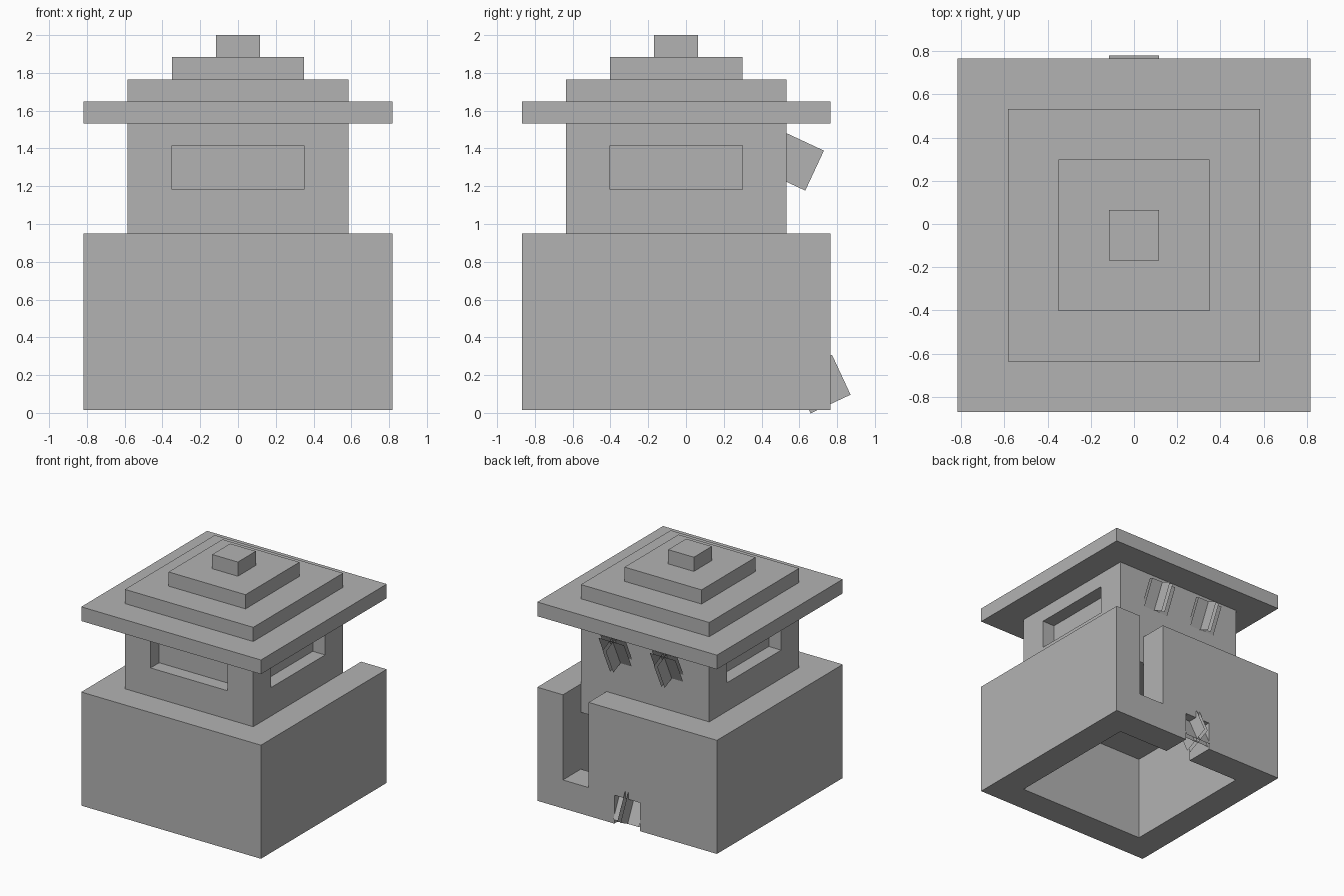
import bpy, bmesh, math
from mathutils import Matrix, Vector

cube = bpy.data.objects.get("Cube")
if cube:
    bpy.data.objects.remove(cube, do_unlink=True)

# All sizes below are in blocks; this maps blocks to the model frame
BLOCK = 0.2335
TO_MODEL = Matrix.Translation((0, -0.052, 0.015)) @ Matrix.Scale(BLOCK, 4)

stone = bpy.data.materials.new("stone_grey")
stone.use_nodes = True
GREY = (0.45, 0.45, 0.45, 1)
stone.diffuse_color = GREY
stone.node_tree.nodes["Principled BSDF"].inputs["Base Color"].default_value = GREY


def finish(bm, name, recalc=True):
    if recalc:
        bmesh.ops.recalc_face_normals(bm, faces=bm.faces)
    bm.transform(TO_MODEL)
    mesh = bpy.data.meshes.new(name)
    bm.to_mesh(mesh)
    bm.free()
    mesh.materials.append(stone)
    obj = bpy.data.objects.new(name, mesh)
    bpy.context.collection.objects.link(obj)
    return obj


def box(name, low, high):
    low, high = Vector(low), Vector(high)
    bm = bmesh.new()
    bmesh.ops.create_cube(bm, size=1)
    bm.transform(Matrix.Translation((low + high) / 2) @ Matrix.Diagonal((*(high - low), 1)))
    return finish(bm, name)


def extrude(name, points, direction):
    bm = bmesh.new()
    face = bm.faces.new([bm.verts.new(p) for p in points])
    result = bmesh.ops.extrude_face_region(bm, geom=[face], use_keep_orig=True)
    verts = [v for v in result["geom"] if isinstance(v, bmesh.types.BMVert)]
    bmesh.ops.translate(bm, verts=verts, vec=direction)
    return finish(bm, name)


# Lower storey: three walls from a U-shaped plan
plan = [(-3.5, 2.5), (-3.5, -3.5), (3.5, -3.5), (3.5, 2.5),
        (2.5, 2.5), (2.5, -2.5), (-2.5, -2.5), (-2.5, 2.5)]
extrude("base_walls", [(x, y, 0) for x, y in plan], (0, 0, 4))

# Back wall with a low opening in the middle and a tall open-topped slot
outline = [(-3.5, 0), (-0.5, 0), (-0.5, 1), (0.5, 1), (0.5, 0), (3.5, 0),
           (3.5, 4), (2.5, 4), (2.5, 1), (1.5, 1), (1.5, 4), (-3.5, 4)]
extrude("base_back_wall", [(x, 2.5, z) for x, z in outline], (0, 1, 0))

box("upper_floor", (-2.5, -2.5, 3), (2.5, 2.5, 4))

# Upper storey with recessed windows on the front and both sides
tower = box("upper_storey", (-2.5, -2.5, 4), (2.5, 2.5, 6.5))
DEPTH = 0.48
cutters = {
    "front_window_cutter": ((-1.5, -3, 5), (1.5, -2.5 + DEPTH, 6)),
    "left_window_cutter": ((2.5 - DEPTH, -1.5, 5), (3, 1.5, 6)),
    "right_window_cutter": ((-3, -1.5, 5), (-2.5 + DEPTH, 1.5, 6)),
}
for name, corners in cutters.items():
    cutter = box(name, *corners)
    cutter.hide_render = True
    cutter.hide_viewport = True
    cutter.display_type = 'WIRE'
    cut = tower.modifiers.new(name, 'BOOLEAN')
    cut.operation = 'DIFFERENCE'
    cut.solver = 'EXACT'
    cut.object = cutter

# Stepped roof
for i, half in enumerate((3.5, 2.5, 1.5, 0.5)):
    z = 6.5 + i / 2
    box(f"roof_step_{i + 1}", (-half, -half, z), (half, half, z + 0.5))


# Wall torches: two pairs of crossed sheets, tilted
def torch(name, centre, tilt):
    bm = bmesh.new()
    place = Matrix.Translation(centre) @ Matrix.Rotation(math.radians(tilt), 4, 'X')
    for turn in range(4):
        sheet = (Matrix.Rotation(turn * math.pi / 2, 4, 'Z')
                 @ Matrix.Translation((0, 1 / 16, 0))
                 @ Matrix.Rotation(-math.pi / 2, 4, 'X'))
        bmesh.ops.create_grid(bm, x_segments=1, y_segments=1, size=0.5,
                              matrix=place @ sheet)
    return finish(bm, name, recalc=False)


torch("left_torch", (1, 2.685, 5.64), -25)
torch("right_torch", (-1, 2.685, 5.64), -25)
torch("low_torch", (0, 3.29, 0.59), 25)
